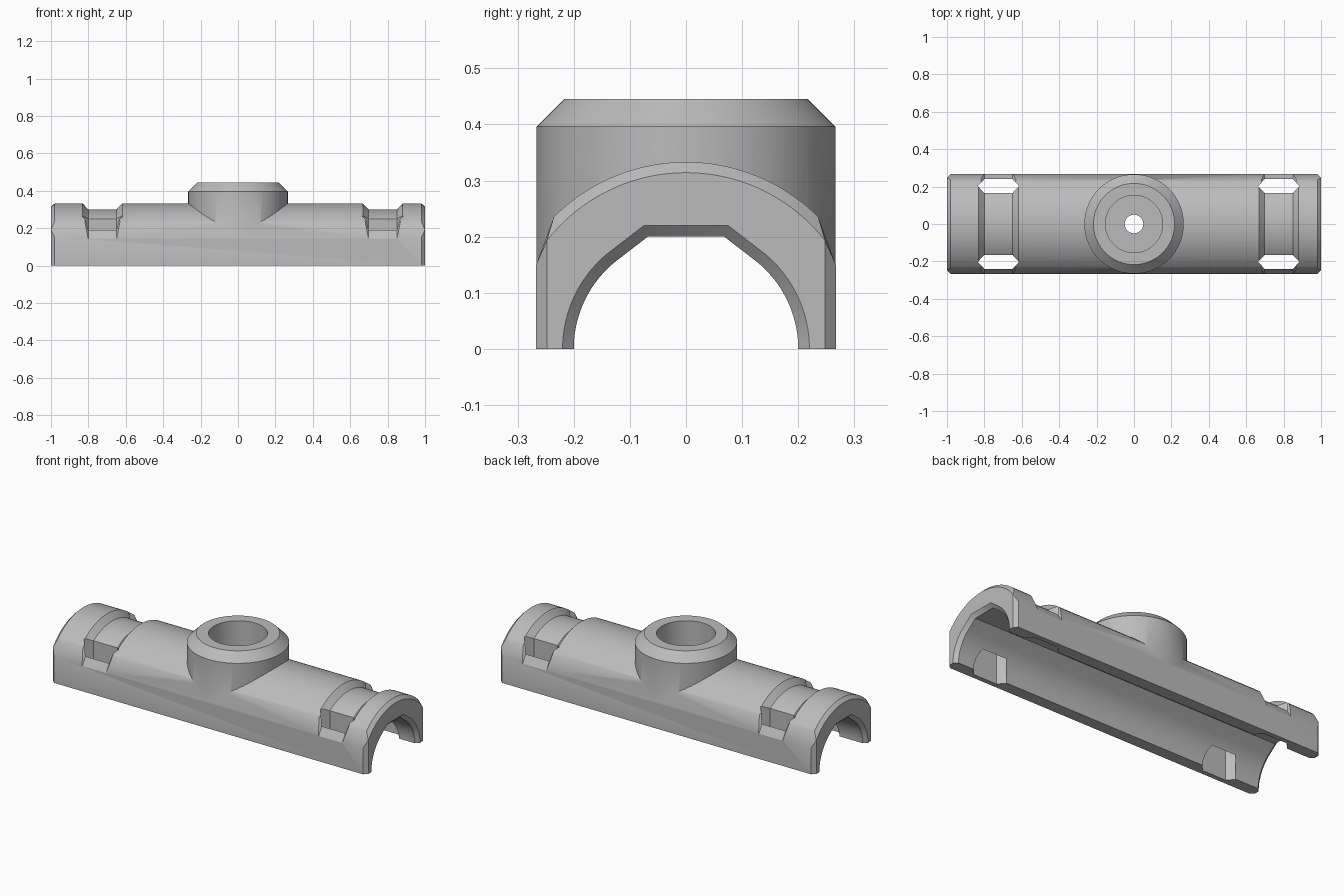
import bpy, bmesh
from math import sin, cos, radians, pi

cube = bpy.data.objects.get("Cube")
if cube:
    bpy.data.objects.remove(cube)

grey = bpy.data.materials.new("plain grey")
grey.use_nodes = True
grey.diffuse_color = (0.5, 0.5, 0.5, 1)
grey.node_tree.nodes["Principled BSDF"].inputs["Base Color"].default_value = (0.5, 0.5, 0.5, 1)


def make_object(name, bm):
    bmesh.ops.remove_doubles(bm, verts=bm.verts, dist=1e-5)
    bmesh.ops.recalc_face_normals(bm, faces=bm.faces)
    mesh = bpy.data.meshes.new(name)
    bm.to_mesh(mesh)
    bm.free()
    mesh.materials.append(grey)
    obj = bpy.data.objects.new(name, mesh)
    bpy.context.scene.collection.objects.link(obj)
    return obj


def arc(radius, start, end, steps=20):
    """Points (y, z) on an arc; angles in degrees measured from straight up."""
    angles = [radians(start + (end - start) * i / steps) for i in range(steps + 1)]
    return [(radius * sin(a), radius * cos(a)) for a in angles]


def mirrored(half):
    """Close a half outline by reflecting it across y = 0."""
    return half + [(-y, z) for y, z in reversed(half) if y > 1e-6]


def loft(name, sections):
    """Skin a list of (x, outline) sections that share a point count."""
    bm = bmesh.new()
    rings = [[bm.verts.new((x, y, z)) for y, z in pts] for x, pts in sections]
    for a, b in zip(rings, rings[1:]):
        for i in range(len(a)):
            j = (i + 1) % len(a)
            bm.faces.new((a[i], a[j], b[j], b[i]))
    bm.faces.new(rings[0])
    bm.faces.new(rings[-1])
    return make_object(name, bm)


def lathe(name, profile, steps=72):
    """Solid of revolution around z from (radius, z) rings."""
    bm = bmesh.new()
    rings = [[bm.verts.new((r * cos(2 * pi * i / steps), r * sin(2 * pi * i / steps), z))
              for i in range(steps)] for r, z in profile]
    for a, b in zip(rings, rings[1:]):
        for i in range(steps):
            j = (i + 1) % steps
            bm.faces.new((a[i], a[j], b[j], b[i]))
    bm.faces.new(rings[0])
    bm.faces.new(rings[-1])
    return make_object(name, bm)


def combine(target, tool, operation):
    """Apply a boolean and discard the tool."""
    tool.hide_render = True
    mod = target.modifiers.new(operation.lower(), 'BOOLEAN')
    mod.operation = operation
    mod.solver = 'EXACT'
    mod.object = tool
    bpy.context.view_layer.objects.active = target
    bpy.ops.object.modifier_apply(modifier=mod.name)
    bpy.data.objects.remove(tool)


# Arched body with chamfered ends
middle = mirrored(arc(0.333, 0, 45) + [(0.267, 0.15), (0.267, 0)])
end = mirrored(arc(0.314, 0, 52.2) + [(0.248, 0.1925), (0.248, 0)])
holder = loft("bearing_holder", [(-1, end), (-0.98, middle), (0.98, middle), (1, end)])

# Round boss on top
combine(holder, lathe("boss", [(0.266, 0.05), (0.266, 0.396), (0.217, 0.445)]), 'UNION')


# Bearing channel with flattened roof and flared mouths
def channel(r):
    return mirrored([(0.34 * r, r)] + arc(r, 39.5, 90) + [(r, -0.1)])


combine(holder, loft("channel_cutter", [(-1.02, channel(0.24)), (-0.98, channel(0.2)),
                                        (0.98, channel(0.2)), (1.02, channel(0.24))]), 'DIFFERENCE')

# Strap grooves: a bevel-sided band over the top with legs down through the walls
wide = mirrored(arc(0.3, 0, 33.4) + [(0.165, -0.1), (0.24, -0.1), (0.24, 0.19),
                                     (0.36, -0.01), (0.36, 0.6), (0, 0.6)])
tip = mirrored(arc(0.3365, 0, 36.9) + [(0.202, -0.1), (0.203, -0.1), (0.203, 0.32),
                                       (0.36, 0.06), (0.36, 0.6), (0, 0.6)])
for centre in (-0.725, 0.774):
    sections = [(centre - 0.11, tip), (centre - 0.075, wide),
                (centre + 0.075, wide), (centre + 0.11, tip)]
    combine(holder, loft("strap_cutter", sections), 'DIFFERENCE')

# Boss socket and the narrow hole through its floor
combine(holder, lathe("socket_cutter", [(0.153, 0.25), (0.153, 0.6)]), 'DIFFERENCE')
combine(holder, lathe("hole_cutter", [(0.05, 0.1), (0.05, 0.4)], 32), 'DIFFERENCE')

# Smooth curved surfaces, crisp edges
bpy.ops.object.select_all(action='DESELECT')
holder.select_set(True)
bpy.context.view_layer.objects.active = holder
bpy.ops.object.shade_smooth_by_angle(angle=radians(30))
